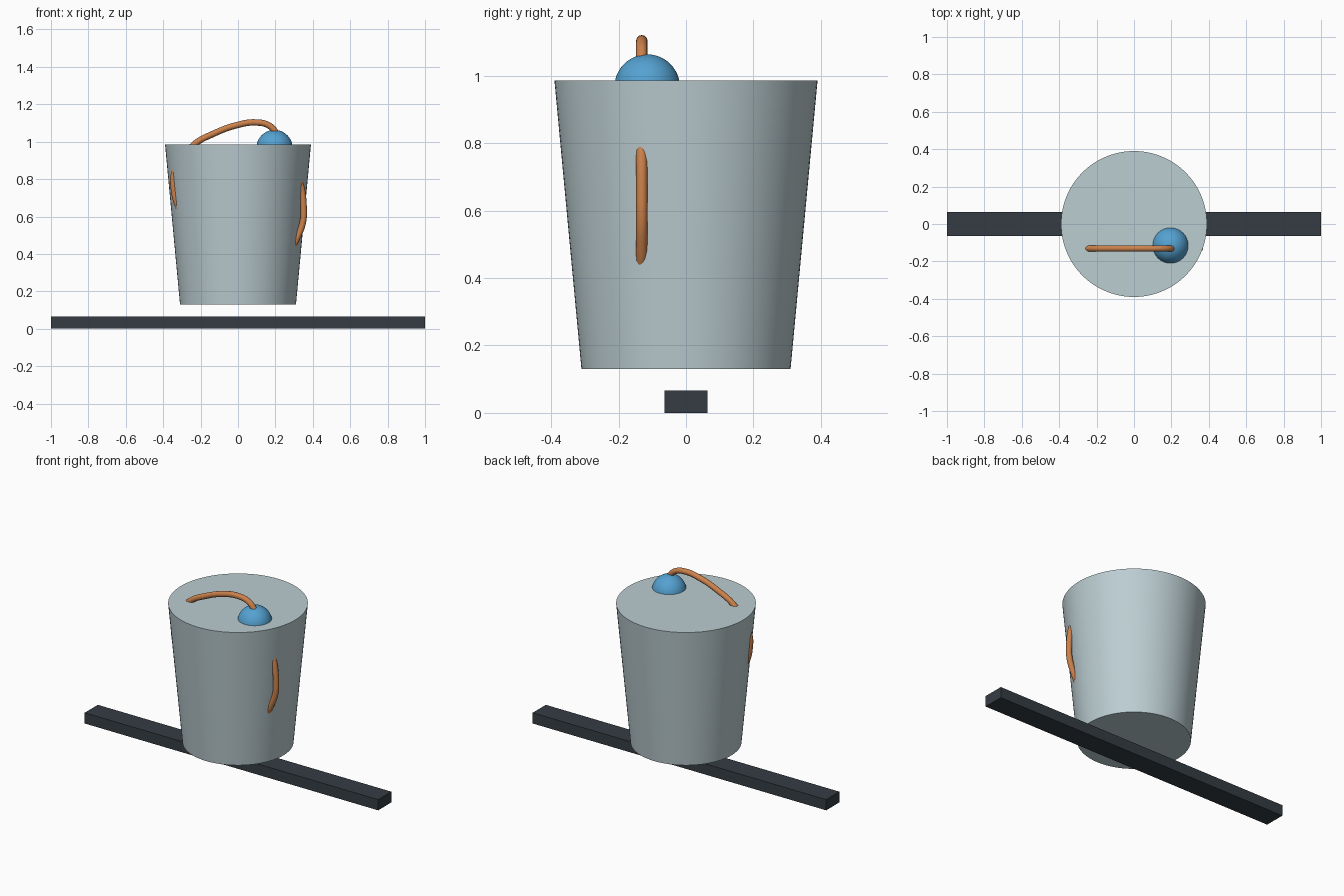
import bpy

if "Cube" in bpy.data.objects:
    bpy.data.objects.remove(bpy.data.objects["Cube"], do_unlink=True)


def material(name, rgb):
    mat = bpy.data.materials.new(name)
    mat.use_nodes = True
    mat.diffuse_color = (*rgb, 1)
    mat.node_tree.nodes["Principled BSDF"].inputs["Base Color"].default_value = (*rgb, 1)
    return mat


def finish(name, mat, smooth=True):
    obj = bpy.context.object
    obj.name = name
    obj.data.materials.append(mat)
    if smooth:
        bpy.ops.object.shade_smooth_by_angle()
    return obj


pale_grey = material("pale blue grey", (0.50, 0.61, 0.64))
charcoal = material("charcoal", (0.036, 0.046, 0.057))
blue = material("sky blue", (0.09, 0.36, 0.64))
copper = material("copper orange", (0.60, 0.22, 0.07))

# Long flat bar on the ground
bpy.ops.mesh.primitive_cube_add(size=1, location=(0, 0, 0.033))
bar = finish("base_bar", charcoal, smooth=False)
bar.scale = (2, 0.128, 0.066)

# Tapered closed bucket floating above the bar
bottom, top = 0.13, 0.985
bpy.ops.mesh.primitive_cone_add(vertices=96, radius1=0.31, radius2=0.39,
                                depth=top - bottom, location=(0, 0, (top + bottom) / 2))
finish("bucket", pale_grey)

# Ball half sunk in the bucket top
bpy.ops.mesh.primitive_uv_sphere_add(segments=48, ring_count=24, radius=0.097,
                                     location=(0.195, -0.115, 0.966))
finish("ball", blue)

# Cord arching over the top and breaking out through both sides
path = [(0.27, 0.40), (0.318, 0.49), (0.347, 0.57), (0.351, 0.65), (0.332, 0.78),
        (0.25, 0.96), (0.205, 1.045), (0.165, 1.087), (0.09, 1.103), (0.0, 1.09),
        (-0.126, 1.045), (-0.24, 0.98), (-0.338, 0.84), (-0.342, 0.74),
        (-0.318, 0.65), (-0.27, 0.55)]
curve = bpy.data.curves.new("cord", "CURVE")
curve.dimensions = "3D"
curve.bevel_depth = 0.017
curve.bevel_resolution = 4
curve.use_fill_caps = True
spline = curve.splines.new("BEZIER")
spline.bezier_points.add(len(path) - 1)
for point, (x, z) in zip(spline.bezier_points, path):
    point.co = (x, -0.131, z)
    point.handle_left_type = point.handle_right_type = "AUTO"
cord = bpy.data.objects.new("cord", curve)
curve.materials.append(copper)
bpy.context.collection.objects.link(cord)
